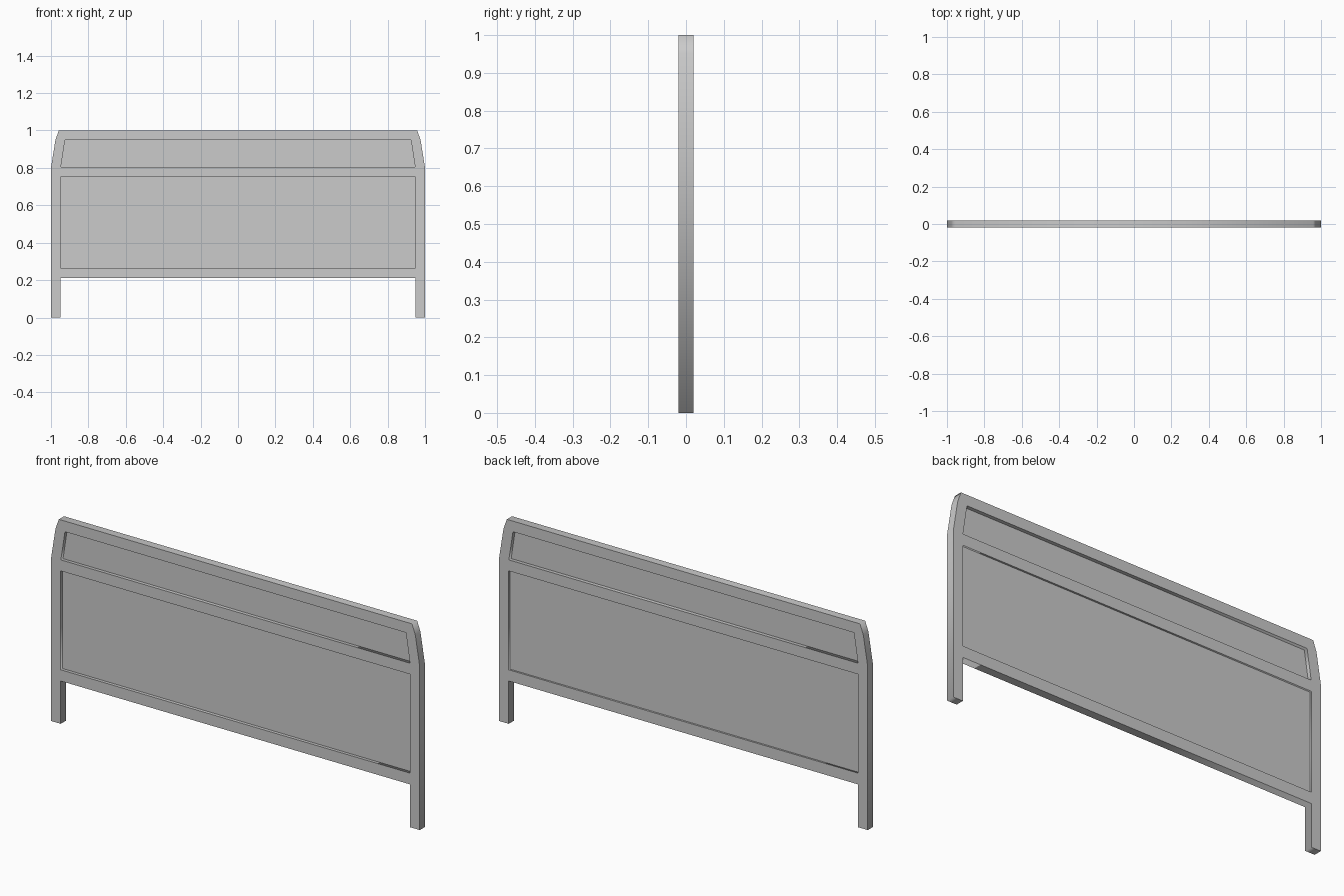
import bpy
import math

if "Cube" in bpy.data.objects:
    bpy.data.objects.remove(bpy.data.objects["Cube"])

HALF_DEPTH = 0.02


def plate(name, loops, y_front, y_back):
    """Flat plate from closed x/z loops; inner loops become openings."""
    curve = bpy.data.curves.new(name, 'CURVE')
    curve.dimensions = '2D'
    curve.fill_mode = 'BOTH'
    curve.extrude = (y_back - y_front) / 2
    for loop in loops:
        spline = curve.splines.new('POLY')
        spline.points.add(len(loop) - 1)
        for point, (x, z) in zip(spline.points, loop):
            point.co = (x, z, 0, 1)
        spline.use_cyclic_u = True
    obj = bpy.data.objects.new(name, curve)
    bpy.context.collection.objects.link(obj)
    obj.location.y = (y_front + y_back) / 2
    obj.rotation_euler.x = math.radians(90)
    bpy.ops.object.select_all(action='DESELECT')
    obj.select_set(True)
    bpy.context.view_layer.objects.active = obj
    bpy.ops.object.convert(target='MESH')
    bpy.ops.object.transform_apply(location=True, rotation=True, scale=True)
    return bpy.context.object


def mirrored(half):
    """Complete a right-hand half outline with its left-hand mirror."""
    return half + [(-x, z) for x, z in reversed(half)]


# Half outlines: frame with legs and clipped top corners, and two openings
outline = mirrored([(0.948, 0.21), (0.948, 0), (1, 0), (1, 0.80),
                    (0.976, 0.95), (0.958, 1)])
lower = mirrored([(0.948, 0.265), (0.948, 0.75)])
upper = mirrored([(0.947, 0.804), (0.925, 0.948)])

# Frame with legs and rails
plate("headboard_frame", [outline, lower, upper], -HALF_DEPTH, HALF_DEPTH)

# Recessed infill panels
plate("lower_panel", [lower], -0.004, 0.011)
plate("upper_panel", [upper], -0.003, 0.002)
